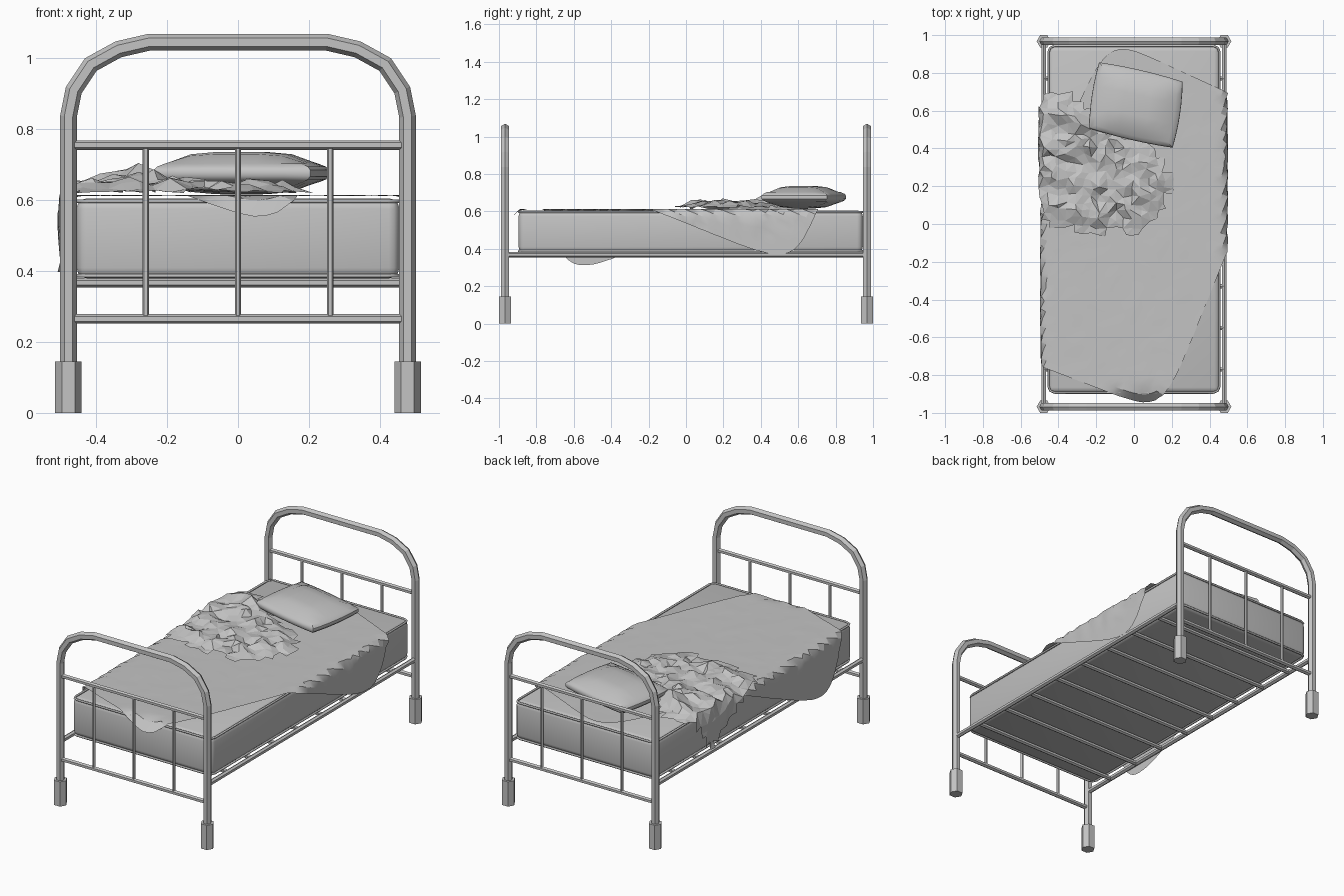
import bpy, bmesh, math, random
from mathutils import Vector

random.seed(4)
default = bpy.data.objects.get("Cube")
if default:
    bpy.data.objects.remove(default, do_unlink=True)

grey = bpy.data.materials.new("plain_grey")
grey.use_nodes = True
grey.diffuse_color = (0.55, 0.55, 0.55, 1)
grey.node_tree.nodes["Principled BSDF"].inputs["Base Color"].default_value = (0.55, 0.55, 0.55, 1)


def finish(name, bm, smooth=None):
    """Turn a bmesh into a named object, optionally smooth below an angle."""
    mesh = bpy.data.meshes.new(name)
    bm.to_mesh(mesh)
    bm.free()
    mesh.materials.append(grey)
    obj = bpy.data.objects.new(name, mesh)
    bpy.context.collection.objects.link(obj)
    if smooth:
        bpy.ops.object.select_all(action='DESELECT')
        obj.select_set(True)
        bpy.context.view_layer.objects.active = obj
        bpy.ops.object.shade_smooth_by_angle(angle=math.radians(smooth))
    return obj


def tube(name, path, radius, ref=(0, 1, 0), sides=6):
    """Sweep a polygon along a path lying in the plane square to ref."""
    bm = bmesh.new()
    pts, ref, rings = [Vector(p) for p in path], Vector(ref), []
    for i, p in enumerate(pts):
        a = (p - pts[i - 1]).normalized() if i else (pts[1] - p).normalized()
        b = (pts[i + 1] - p).normalized() if i < len(pts) - 1 else a
        t = (a + b).normalized()
        out = t.cross(ref) / t.dot(a)
        ring = []
        for k in range(sides):
            w = 2 * math.pi * k / sides
            ring.append(bm.verts.new(p + radius * (out * math.cos(w) + ref * math.sin(w))))
        rings.append(ring)
    for r, s in zip(rings, rings[1:]):
        for k in range(sides):
            n = (k + 1) % sides
            bm.faces.new((r[k], r[n], s[n], s[k]))
    bm.faces.new(rings[0])
    bm.faces.new(rings[-1])
    bmesh.ops.recalc_face_normals(bm, faces=bm.faces)
    return finish(name, bm)


# Head and foot frames
POST, END = 0.478, 0.9675
half = [(POST, 0.1), (POST, 0.835), (0.463, 0.91), (0.415, 0.982), (0.337, 1.025), (0.25, 1.045)]
hoop = half + [(-x, z) for x, z in reversed(half)]
for label, y in (("foot", -END), ("head", END)):
    tube(label + "_hoop", [(x, y, z) for x, z in hoop], 0.0235)
    for z, part in ((0.265, "lower"), (0.755, "upper")):
        tube(f"{label}_{part}_rail", [(-0.465, y, z), (0.465, y, z)], 0.0135)
    for i in (-1, 0, 1):
        tube(f"{label}_bar", [(0.26 * i, y, 0.265), (0.26 * i, y, 0.755)], 0.009)
    for side in (-1, 1):
        tube(f"{label}_leg_cap", [(side * POST, y, 0), (side * POST, y, 0.145)], 0.0375)

# Side rails and cross slats
for side in (-1, 1):
    tube("side_rail", [(side * POST, -END, 0.368), (side * POST, END, 0.368)], 0.0145, (1, 0, 0))
for i in range(8):
    y = -0.77 + 0.22 * i
    tube("slat", [(-POST, y, 0.367), (POST, y, 0.367)], 0.013)

# Mattress with piped edges
bm = bmesh.new()
bmesh.ops.create_cube(bm, size=1)
for v in bm.verts:
    v.co = Vector((v.co.x * 0.91, v.co.y * 1.84 + 0.025, v.co.z * 0.226 + 0.492))
bmesh.ops.bevel(bm, geom=bm.edges[:], offset=0.03, segments=3, profile=0.5, affect='EDGES')
finish("mattress", bm, 40)
for z in (0.387, 0.597):
    curve = bpy.data.curves.new("mattress_piping", 'CURVE')
    curve.dimensions = '3D'
    curve.bevel_depth = 0.006
    curve.bevel_resolution = 1
    loop = []
    for cx, cy, start in ((1, 1, 0), (-1, 1, 90), (-1, -1, 180), (1, -1, 270)):
        for step in (0, 45, 90):
            w = math.radians(start + step)
            loop.append((cx * 0.42 + 0.033 * math.cos(w), cy * 0.885 + 0.025 + 0.033 * math.sin(w), z))
    spline = curve.splines.new('POLY')
    spline.points.add(len(loop) - 1)
    for p, co in zip(spline.points, loop):
        p.co = (*co, 1)
    spline.use_cyclic_u = True
    curve.materials.append(grey)
    bpy.context.collection.objects.link(bpy.data.objects.new("mattress_piping", curve))


def drape(x, y, z, gap=0.0):
    """Lay a flat cloth point on the mattress, hanging over its edges."""
    over = abs(x) - 0.465
    if over > 0:
        x = math.copysign(0.465 + min(over, 0.03 + gap), x)
        z -= max(0, over - 0.01)
    if y < -0.89:
        z += 1.1 * (y + 0.89)
    return Vector((x, y, z))


# Sheet: a turned rectangle with rounded corners
bm = bmesh.new()
bmesh.ops.create_grid(bm, x_segments=30, y_segments=44, size=1)
front, right = Vector((0.15, -1.0)), Vector((0.78, 0.567))
back, left = Vector((-0.14, 0.987)), Vector((-0.845, -0.62))
for v in bm.verts:
    a, b = v.co.x, v.co.y
    norm = (abs(a) ** 8 + abs(b) ** 8) ** (1 / 8)
    s = max(abs(a), abs(b)) / norm if norm else 1
    a, b = (a * s + 1) / 2, (b * s + 1) / 2
    flat = left.lerp(front, a).lerp(back.lerp(right, a), b)
    v.co = drape(flat.x, flat.y, 0.612 + random.uniform(0, 0.002))
    if 0.5 < v.co.z < 0.6:
        v.co.x += random.uniform(-0.006, 0.004) * (1 if v.co.x > 0 else -1)
finish("sheet", bm, 25)

# Crumpled blanket: jittered grid trimmed to an outline
outline = [(-0.47, 0.68), (-0.42, 0.72), (-0.33, 0.71), (-0.27, 0.65), (-0.16, 0.55), (0.0, 0.45),
           (0.13, 0.41), (0.21, 0.26), (0.21, 0.12), (0.11, 0.02), (-0.02, -0.12), (-0.08, -0.04),
           (-0.2, -0.08), (-0.35, -0.05), (-0.5, 0.0), (-0.53, 0.2), (-0.72, 0.48), (-0.55, 0.62)]


def depth(x, y):
    """Distance inside the outline, negative outside."""
    inside, best, p = False, 9.0, Vector((x, y))
    for a, b in zip(outline, outline[1:] + outline[:1]):
        a, b = Vector(a), Vector(b)
        if (a.y > y) != (b.y > y) and x < a.x + (y - a.y) * (b.x - a.x) / (b.y - a.y):
            inside = not inside
        t = max(0, min(1, (p - a).dot(b - a) / (b - a).length_squared))
        best = min(best, (p - a.lerp(b, t)).length)
    return best if inside else -best


bm = bmesh.new()
bmesh.ops.create_grid(bm, x_segments=23, y_segments=21, size=1)
outside = []
for v in bm.verts:
    x = -0.25 + v.co.x * 0.5 + random.uniform(-0.014, 0.014)
    y = 0.3 + v.co.y * 0.44 + random.uniform(-0.014, 0.014)
    d = depth(x, y)
    if d < -0.012:
        outside.append(v)
    rise = min(1, max(0, d) / 0.1)
    peak = 0.055 * math.exp(-((x + 0.24) ** 2 + (y - 0.52) ** 2) / 0.012)
    fold = 0.012 * math.sin(38 * y + 22 * x + 2 * math.sin(9 * x))
    z = 0.62 + rise * (0.025 + peak + fold + random.uniform(-0.012, 0.014))
    v.co = drape(x, y, z, 0.006)
    if v.co.x < -0.49:
        v.co.x += random.uniform(-0.008, 0.002)
bmesh.ops.delete(bm, geom=outside, context='VERTS')
bmesh.ops.triangulate(bm, faces=bm.faces[:])
finish("crumpled_blanket", bm)

# Pillow: a swollen, slightly skewed block
bm = bmesh.new()
bmesh.ops.create_cube(bm, size=2)
bmesh.ops.subdivide_edges(bm, edges=bm.edges[:], cuts=5, use_grid_fill=True)
for v in bm.verts:
    u, w, h = v.co
    pinch = 1 - 0.13 * abs(h) ** 3
    swell = 0.45 + 0.55 * (1 - u ** 4) * (1 - w ** 4)
    u, w = u * pinch * (1 - 0.05 * w * w), w * pinch * (1 - 0.05 * u * u)
    v.co = Vector((0.01 + 0.233 * u + 0.028 * w, 0.63 - 0.054 * u + 0.184 * w, 0.676 + 0.06 * h * swell))
finish("pillow", bm, 30)
